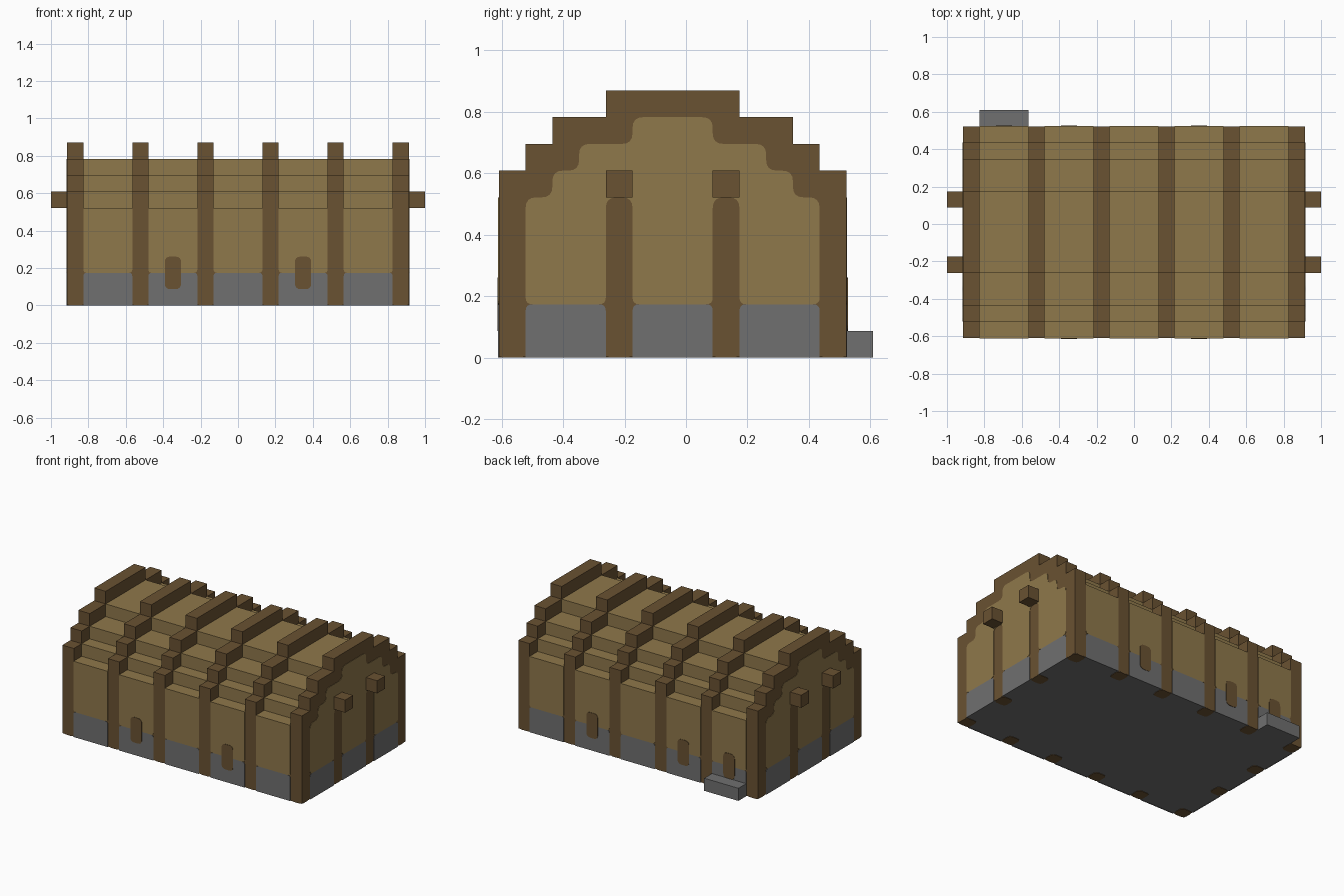
import bpy, bmesh
from mathutils import Vector

cube = bpy.data.objects.get("Cube")
if cube:
    bpy.data.objects.remove(cube)

U = 2 / 23                       # one building block
ORIGIN = Vector((11.5, 7, 0))    # grid centre, in blocks
SKIN = 0.03                      # thickness of painted plates, in blocks


def material(name, r, g, b):
    m = bpy.data.materials.new(name)
    m.use_nodes = True
    m.diffuse_color = (r, g, b, 1)
    m.node_tree.nodes["Principled BSDF"].inputs["Base Color"].default_value = (r, g, b, 1)
    return m


TIMBER = material("dark timber", 0.144, 0.084, 0.032)
PLASTER = material("tan plaster", 0.275, 0.188, 0.07)
STONE = material("grey stone", 0.162, 0.162, 0.162)


def prism(name, outline, axis, start, end, mats, rule=None):
    """Extrude a 2D outline (in blocks) along an axis; rule picks a material per face."""
    def place(p, d):
        co = list(p)
        co.insert(axis, d)
        return (Vector(co) - ORIGIN) * U
    bm = bmesh.new()
    rings = [[bm.verts.new(place(p, d)) for p in outline] for d in (start, end)]
    for ring in rings:
        bm.faces.new(ring)
    n = len(outline)
    for i in range(n):
        j = (i + 1) % n
        bm.faces.new((rings[0][i], rings[0][j], rings[1][j], rings[1][i]))
    bmesh.ops.recalc_face_normals(bm, faces=bm.faces)
    if rule:
        for f in bm.faces:
            f.material_index = rule(f.normal, f.calc_center_median().z / U)
    mesh = bpy.data.meshes.new(name)
    bm.to_mesh(mesh)
    bm.free()
    for m in mats:
        mesh.materials.append(m)
    ob = bpy.data.objects.new(name, mesh)
    bpy.context.collection.objects.link(ob)
    return ob


def rect(a, b, w, h):
    return [(a, b), (a + w, b), (a + w, b + h), (a, b + h)]


def rounded(outline, radius):
    """Round each corner; radius is a function of the corner point."""
    out = []
    for i, p in enumerate(outline):
        r = radius(p)
        p = Vector(p)
        if not r:
            out.append(p)
            continue
        a = p + (Vector(outline[i - 1]) - p).normalized() * r
        b = p + (Vector(outline[(i + 1) % len(outline)]) - p).normalized() * r
        for k in range(5):
            t = k / 4
            out.append(a * (1 - t) ** 2 + p * (2 * t * (1 - t)) + b * t * t)
    return out


def stepped(tiers, bottom, width=13):
    """Symmetric stepped gable from (inset, top) pairs."""
    left, z = [], bottom
    for inset, top in tiers:
        left += [(inset, z), (inset, top)]
        z = top
    return left + [(width - y, z) for y, z in reversed(left)]


RIBS = range(1, 22, 4)
POSTS = (4, 8)

# Timber ribs stand one block proud of the roof
rib_profile = stepped([(0, 7), (1, 8), (2, 9), (4, 10)], SKIN)
for x in RIBS:
    prism("rib", rib_profile, 0, x, x + 1, [TIMBER, STONE], lambda n, z: int(n.z < -0.5))


def bay_rule(n, z):
    if n.z < -0.5:
        return 2
    return 1 if abs(n.y) > 0.5 and z < 5 else 0


# Roofed bays between the ribs
bay_profile = stepped([(0, 6), (1, 7), (2, 8), (4, 9)], SKIN)
for x in list(RIBS)[:-1]:
    prism("bay", bay_profile, 0, x + 1, x + 4, [PLASTER, TIMBER, STONE], bay_rule)


def wall_plate(name, outline, back, mat, thick=SKIN):
    y, d = (13, thick) if back else (0, -thick)
    prism(name, outline, 1, y, y + d, [mat])


# Painted panels and small openings on the long walls
for back in (False, True):
    for x in list(RIBS)[:-1]:
        wall_plate("wall_base", rounded(rect(x + 1, 0, 3, 2), lambda p: 0.2 if p[1] else 0),
                   back, STONE)
        wall_plate("wall_panel", rounded(rect(x + 1, 2, 3, 4), lambda p: 0.2 if p[1] < 3 else 0),
                   back, PLASTER)
    for x in ((3, 7, 15) if back else (7, 15)):
        wall_plate("shutter", rounded(rect(x, 1, 1, 2), lambda p: 0.35), back, TIMBER, SKIN * 2)

# Gable panel outline, notched around the posts
gable = stepped([(1, 6), (2, 7), (3, 8), (5, 9)], 2)
for y in reversed(POSTS):
    gable += [(y + 1, 2), (y + 1, 6), (y, 6), (y, 2)]
gable = rounded(gable, lambda p: 0.25 if p[1] < 3 else 0.4)

for x, d in ((1, -1), (22, 1)):
    prism("gable_panel", gable, 0, x, x + d * SKIN, [PLASTER])
    for y in (1, 5, 9):
        base = rounded(rect(y, 0, 3, 2), lambda p: 0.25 if p[1] else 0)
        prism("gable_base", base, 0, x, x + d * SKIN, [STONE])
    # Beam ends poking out of the gables
    for y in POSTS:
        prism("beam_end", rect(y, 6, 1, 1), 0, x, x + d, [TIMBER])

# Timber feet seen from underneath
feet = [(x, y) for x in RIBS for y in (0, 12)] + [(x, y) for x in (1, 21) for y in POSTS]
for x, y in feet:
    prism("post_foot", rounded(rect(x, y, 1, 1), lambda p: 0.3), 2, 0, SKIN, [TIMBER])

# Doorstep at the back
prism("doorstep", rect(2, 13, 3, 1), 2, 0, 1, [STONE])
